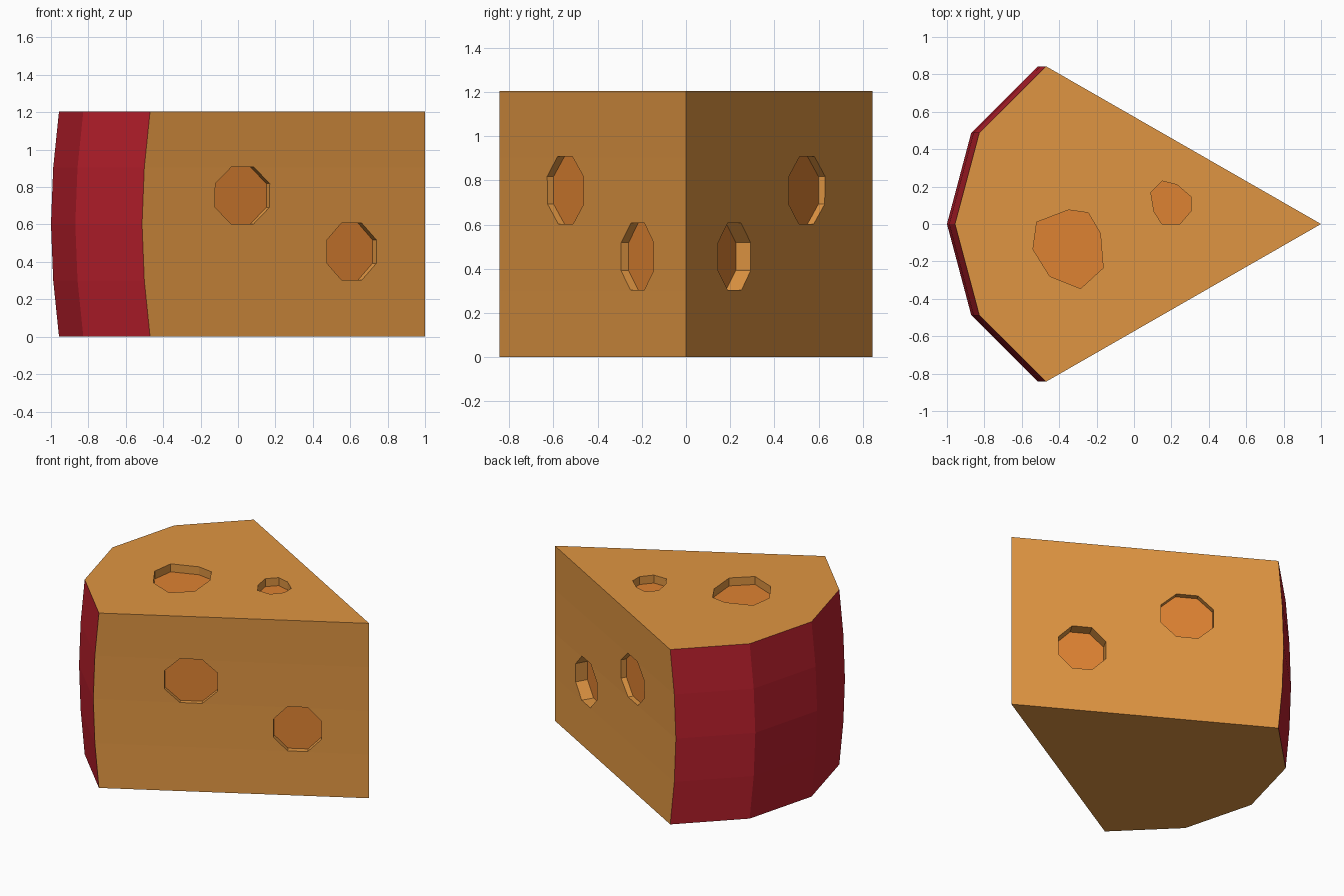
import bpy, bmesh, math
from mathutils import Vector

if "Cube" in bpy.data.objects:
    bpy.data.objects.remove(bpy.data.objects["Cube"])


def material(name, rgb):
    m = bpy.data.materials.new(name)
    m.diffuse_color = (*rgb, 1)
    m.use_nodes = True
    m.node_tree.nodes["Principled BSDF"].inputs["Base Color"].default_value = m.diffuse_color
    return m


MATS = [material("cheese", (0.74, 0.30, 0.054)),
        material("red_rind", (0.50, 0.014, 0.026)),
        material("hole_floor_orange", (0.73, 0.225, 0.032))]


def make_object(name, bm):
    bmesh.ops.recalc_face_normals(bm, faces=bm.faces)
    me = bpy.data.meshes.new(name)
    bm.to_mesh(me)
    bm.free()
    for m in MATS:
        me.materials.append(m)
    ob = bpy.data.objects.new(name, me)
    bpy.context.collection.objects.link(ob)
    return ob


# Cheese wedge: stacked outlines whose back arc bulges toward -x
H = 1.205
OUTLINE = [(1, 0), (-0.47, 0.843), (-0.827, 0.488), (-0.957, 0),
           (-0.827, -0.488), (-0.47, -0.843)]
BULGE = [0, 0.031, 0.043, 0.031, 0]
bm = bmesh.new()
rings = []
for k, b in enumerate(BULGE):
    z = H * k / (len(BULGE) - 1)
    rings.append([bm.verts.new((x - (b if i else 0), y, z))
                  for i, (x, y) in enumerate(OUTLINE)])
n = len(OUTLINE)
for lo, hi in zip(rings, rings[1:]):
    for i in range(n):
        j = (i + 1) % n
        f = bm.faces.new((lo[i], lo[j], hi[j], hi[i]))
        f.material_index = 1 if 1 <= i <= 4 else 0   # back arc is rind
bm.faces.new(rings[0])
bm.faces.new(rings[-1])
wedge = make_object("cheese_wedge", bm)

# Hole cutters: prisms with an orange floor
cut = bmesh.new()


def add_hole(points, normal, depth):
    normal = Vector(normal).normalized()
    floor = [cut.verts.new(Vector(p) - normal * depth) for p in points]
    lid = [cut.verts.new(Vector(p) + normal * 0.1) for p in points]
    cut.faces.new(floor).material_index = 2
    cut.faces.new(lid)
    m = len(points)
    for i in range(m):
        j = (i + 1) % m
        cut.faces.new((floor[i], floor[j], lid[j], lid[i]))


# Octagonal holes on both sides
SLOPE = 0.843 / 1.47
for s in (-1, 1):
    along = Vector((-1, s * SLOPE, 0)).normalized()
    normal = Vector((SLOPE, s, 0)).normalized()
    for x, z, w, h, depth in ((0.03, 0.755, 0.167, 0.152, 0.047),
                              (0.61, 0.455, 0.151, 0.152, 0.045 if s < 0 else 0.085)):
        c = Vector((x, s * (1 - x) * SLOPE, z))
        r = 1 / math.cos(math.pi / 8)
        pts = []
        for k in range(8):
            a = math.pi / 8 + k * math.pi / 4
            pts.append(c + along * (w * r * math.cos(a)) + Vector((0, 0, h * r * math.sin(a))))
        add_hole(pts, normal, depth)

# Irregular holes on the top
BIG = [(-0.35, 0.075), (-0.245, 0.06), (-0.18, -0.05), (-0.165, -0.235),
       (-0.285, -0.345), (-0.45, -0.28), (-0.54, -0.135), (-0.52, 0.01)]
SMALL = [(0.15, 0.23), (0.23, 0.21), (0.305, 0.145), (0.305, 0.07),
         (0.245, 0), (0.15, 0), (0.107, 0.065), (0.09, 0.17)]
for shape in (BIG, SMALL):
    add_hole([(x, y, H) for x, y in shape], (0, 0, 1), 0.055)

cutter = make_object("hole_cutter", cut)
cutter.hide_render = True

# Carve the holes, then drop the cutter
mod = wedge.modifiers.new("holes", 'BOOLEAN')
mod.operation = 'DIFFERENCE'
mod.solver = 'EXACT'
mod.object = cutter
bpy.context.view_layer.update()
deps = bpy.context.evaluated_depsgraph_get()
carved = bpy.data.meshes.new_from_object(wedge.evaluated_get(deps))
wedge.modifiers.clear()
wedge.data = carved
bpy.data.objects.remove(cutter)
